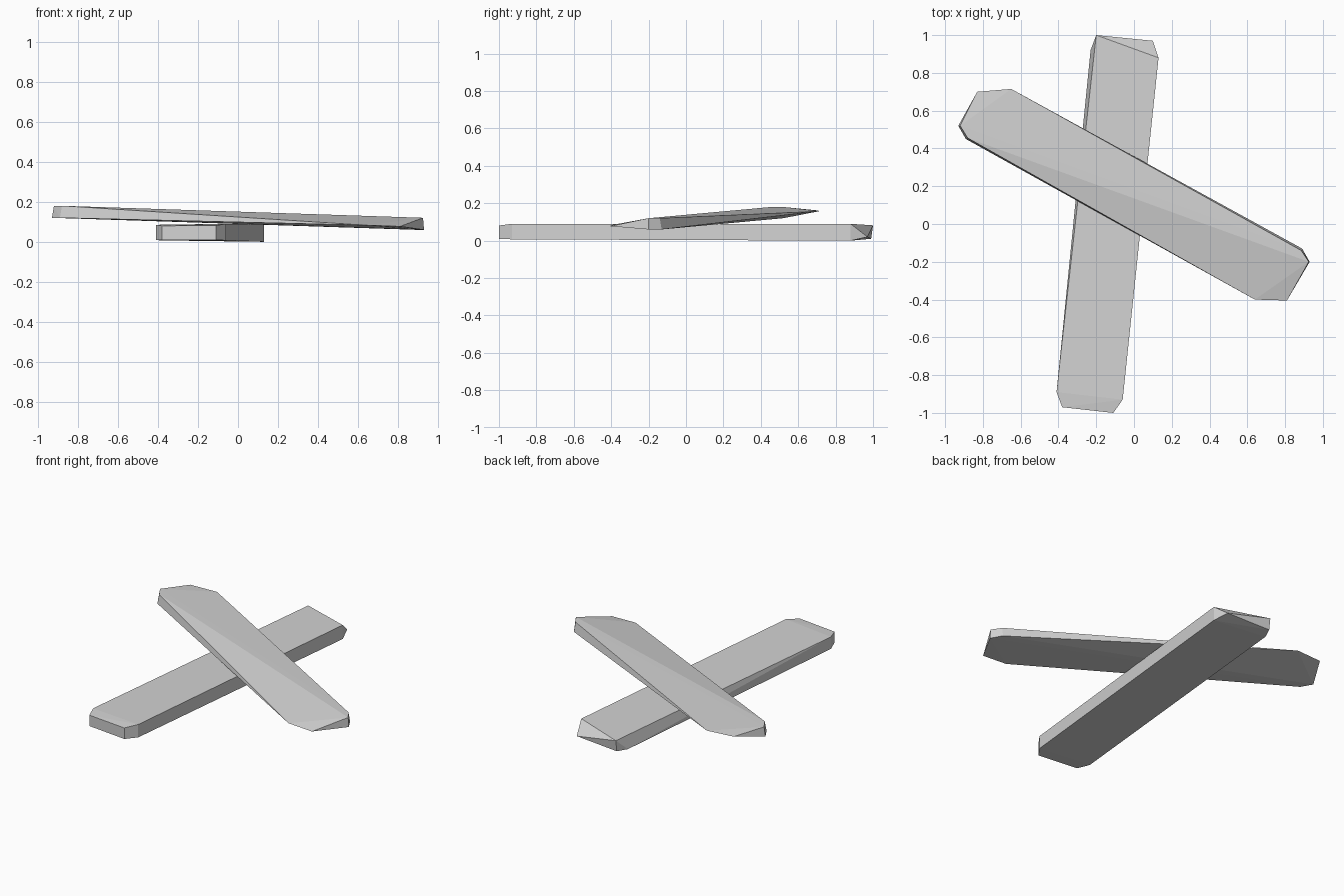
import bpy, bmesh

if "Cube" in bpy.data.objects:
    bpy.data.objects.remove(bpy.data.objects["Cube"])

grey = bpy.data.materials.new("weathered_grey")
grey.diffuse_color = (0.65, 0.65, 0.65, 1)
grey.use_nodes = True
grey.node_tree.nodes["Principled BSDF"].inputs["Base Color"].default_value = grey.diffuse_color


def chiselled_plank(name, points):
    """Convex flat-faced plank wrapped around its corner points."""
    bm = bmesh.new()
    for p in points:
        bm.verts.new(p)
    res = bmesh.ops.convex_hull(bm, input=bm.verts)
    loose = {g for g in res["geom_interior"] + res["geom_unused"]
             if isinstance(g, bmesh.types.BMVert)}
    if loose:
        bmesh.ops.delete(bm, geom=list(loose), context='VERTS')
    bmesh.ops.dissolve_limit(bm, angle_limit=0.01, verts=bm.verts, edges=bm.edges)
    bmesh.ops.recalc_face_normals(bm, faces=bm.faces)
    mesh = bpy.data.meshes.new(name)
    bm.to_mesh(mesh)
    bm.free()
    mesh.materials.append(grey)
    obj = bpy.data.objects.new(name, mesh)
    bpy.context.collection.objects.link(obj)


# Lower plank: flat on the ground, two back corners chipped away at the top
lower_top = [(-0.20, 1.00, 0.082), (0.13, 0.88, 0.09), (-0.06, -0.93, 0.09),
             (-0.11, -1.00, 0.081), (-0.38, -0.97, 0.08), (-0.41, -0.89, 0.085)]
lower_bottom = [(-0.20, 0.99, 0.01), (0.10, 0.97, 0.02), (0.13, 0.88, 0.0),
                (-0.06, -0.93, 0.007), (-0.11, -1.00, 0.01), (-0.38, -0.97, 0.01),
                (-0.41, -0.89, 0.008), (-0.23, 0.92, 0.005)]
chiselled_plank("lower_plank", lower_top + lower_bottom)

# Upper plank: tilted, thick at two opposite corners and thin at the others
upper_thick = [(-0.93, 0.52, 0.12), (-0.89, 0.45, 0.12), (0.89, -0.13, 0.06), (0.93, -0.20, 0.06)]
upper_thick_top = [(-0.92, 0.52, 0.18), (-0.88, 0.455, 0.18),
                   (0.885, -0.14, 0.12), (0.925, -0.20, 0.12)]
upper_thin = [(-0.83, 0.70, 0.162), (-0.65, 0.715, 0.158), (0.81, -0.405, 0.077), (0.64, -0.40, 0.083)]
chiselled_plank("upper_plank", upper_thick + upper_thick_top + upper_thin)
